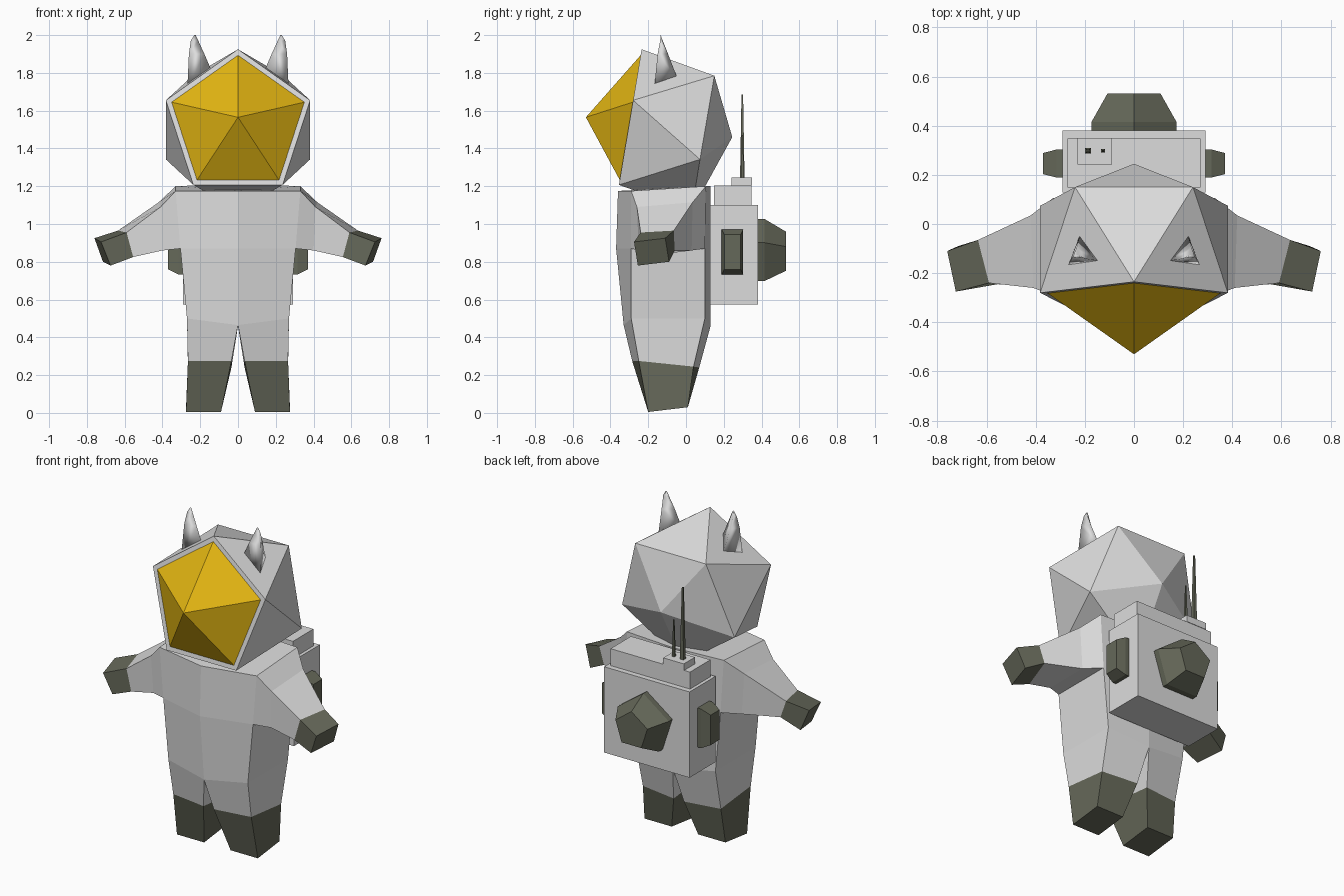
import bpy, bmesh, math
from mathutils import Vector

if "Cube" in bpy.data.objects:
    bpy.data.objects.remove(bpy.data.objects["Cube"])


def material(name, rgb):
    m = bpy.data.materials.new(name)
    m.diffuse_color = (*rgb, 1)
    m.use_nodes = True
    m.node_tree.nodes["Principled BSDF"].inputs["Base Color"].default_value = m.diffuse_color
    return m


GREY = material("suit_grey", (0.72, 0.72, 0.72))
DARK = material("dark_olive", (0.13, 0.138, 0.10))
GOLD = material("visor_gold", (0.76, 0.46, 0.006))


def make(name, bm, mats, merge=True, smooth=False):
    if merge:
        bmesh.ops.remove_doubles(bm, verts=bm.verts, dist=0.0005)
    bmesh.ops.recalc_face_normals(bm, faces=bm.faces)
    me = bpy.data.meshes.new(name)
    bm.to_mesh(me)
    bm.free()
    for m in mats:
        me.materials.append(m)
    for p in me.polygons:
        p.use_smooth = smooth
    ob = bpy.data.objects.new(name, me)
    bpy.context.collection.objects.link(ob)
    return ob


def face(bm, pts, mat=0):
    f = bm.faces.new([bm.verts.new(p) for p in pts])
    f.material_index = mat


def bridge(bm, a, b, mat=0, skip=()):
    """Join two rings of equal length with quads."""
    n = len(a)
    for i in range(n):
        if i not in skip:
            j = (i + 1) % n
            face(bm, [a[i], a[j], b[j], b[i]], mat)


def mirror_x(bm):
    geo = bmesh.ops.duplicate(bm, geom=bm.verts[:] + bm.edges[:] + bm.faces[:])["geom"]
    vs = [g for g in geo if isinstance(g, bmesh.types.BMVert)]
    for v in vs:
        v.co.x *= -1


def loft(name, rings, mats, smooth=False):
    bm = bmesh.new()
    for a, b in zip(rings, rings[1:]):
        bridge(bm, a, b)
    face(bm, rings[0])
    face(bm, rings[-1])
    return make(name, bm, mats, smooth=smooth)


def box(name, x, y, z, mat):
    ring = lambda h: [(x[0], y[0], h), (x[1], y[0], h), (x[1], y[1], h), (x[0], y[1], h)]
    return loft(name, [ring(z[0]), ring(z[1])], [mat])


# Suit: torso, arms and legs, modelled on one side and mirrored
bm = bmesh.new()
# torso rings: front centre, front corner, back corner, back centre
torso = [
    [(0, -.36, 1.175), (.33, -.29, 1.175), (.33, .105, 1.20), (0, .13, 1.20)],
    [(0, -.37, .87), (.305, -.29, .87), (.305, .10, .87), (0, .13, .87)],
    [(0, -.33, .465), (.27, -.29, .50), (.27, .10, .50), (0, .13, .46)],
]
bridge(bm, torso[0], torso[1], skip=(1, 3))
bridge(bm, torso[1], torso[2], skip=(3,))
face(bm, torso[0])
# leg rings: inner front, outer front, outer back, inner back
legs = [
    torso[2],
    [(.035, -.285, .275), (.265, -.25, .275), (.265, .04, .245), (.035, .07, .24)],
    [(.09, -.20, .005), (.275, -.20, .005), (.275, .01, .03), (.09, .01, .03)],
]
bridge(bm, legs[0], legs[1])
bridge(bm, legs[1], legs[2], 1)
face(bm, legs[2], 1)
# arm rings: front top, back top, back bottom, front bottom
arms = [
    [torso[0][1], torso[0][2], torso[1][2], torso[1][1]],
    [(.41, -.26, 1.09), (.42, .035, 1.115), (.40, .03, .86), (.40, -.25, .86)],
    [(.59, -.24, .955), (.635, -.065, .965), (.60, -.06, .86), (.555, -.245, .825)],
    [(.725, -.275, .905), (.76, -.11, .925), (.715, -.09, .80), (.675, -.255, .78)],
]
for k in range(3):
    bridge(bm, arms[k], arms[k + 1], int(k == 2))
face(bm, arms[3], 1)
mirror_x(bm)
make("suit", bm, [GREY, DARK])

# Helmet: tilted twenty-sided ball with an open front pentagon
front = [(0, -.235, 1.925), (.382, -.28, 1.655), (.236, -.355, 1.207),
         (-.236, -.355, 1.207), (-.382, -.28, 1.655)]
back = [(.24, .15, 1.785), (.382, .074, 1.342), (0, .03, 1.07),
        (-.382, .074, 1.342), (-.24, .15, 1.785)]
rear = (0, .245, 1.46)
bm = bmesh.new()
for i in range(5):
    j = (i + 1) % 5
    face(bm, [front[i], front[j], back[i]])
    face(bm, [back[i], front[j], back[j]])
    face(bm, [back[i], back[j], rear])
# helmet rim around the visor
centre = sum((Vector(p) for p in front), Vector()) / 5
inset = [centre.lerp(Vector(p), 0.92) for p in front]
bridge(bm, front, inset)
make("helmet", bm, [GREY])

# Visor: pointed five-sided pyramid
bm = bmesh.new()
for i in range(5):
    face(bm, [inset[i], inset[(i + 1) % 5], (0, -.53, 1.565)])
make("visor", bm, [GOLD])

# Ears: three-sided smooth horns
for s, side in ((-1, "left"), (1, "right")):
    rings = [
        [(s * .22, -.045, 1.77), (s * .268, -.168, 1.72), (s * .135, -.15, 1.80)],
        [(s * .233, -.095, 1.90), (s * .26, -.15, 1.90), (s * .178, -.145, 1.90)],
        [(s * .232, -.125, 1.975), (s * .250, -.137, 1.97), (s * .210, -.137, 1.97)],
        [(s * .228, -.133, 2.0), (s * .232, -.135, 2.0), (s * .224, -.135, 2.0)],
    ]
    loft(side + "_ear", rings, [GREY], smooth=True)

# Backpack boxes
box("backpack", (-.29, .29), (.128, .38), (.573, 1.10), GREY)
box("backpack_lid", (-.27, .27), (.148, .347), (1.10, 1.204), GREY)
box("antenna_mount", (-.23, -.09), (.242, .35), (1.204, 1.245), GREY)

# Antennas
for name, x, r, top in (("tall_antenna", -.187, .012, 1.685), ("short_antenna", -.126, .008, 1.47)):
    ring = lambda h, q: [(x - q, .298 - q, h), (x + q, .298 - q, h), (x + q, .298 + q, h), (x - q, .298 + q, h)]
    loft(name, [ring(1.24, r), ring(top, r * .35)], [DARK])

# Side pods: tapered blocks on the pack
for s, side in ((-1, "left"), (1, "right")):
    ring = lambda x, a, b: [(s * x, .246 + i * a, .852 + j * b)
                            for i, j in ((-1, -1), (1, -1), (1, 1), (-1, 1))]
    loft(side + "_pod", [ring(.28, .057, .12), ring(.315, .057, .12), ring(.37, .043, .092)], [DARK])


# Rear thruster: five-sided tapered block
def pentagon(y, r):
    return [(r * math.sin(i * math.tau / 5), y, .845 + r * math.cos(i * math.tau / 5)) for i in range(5)]


loft("rear_thruster", [pentagon(.37, .182), pentagon(.415, .182), pentagon(.53, .114)], [DARK])
